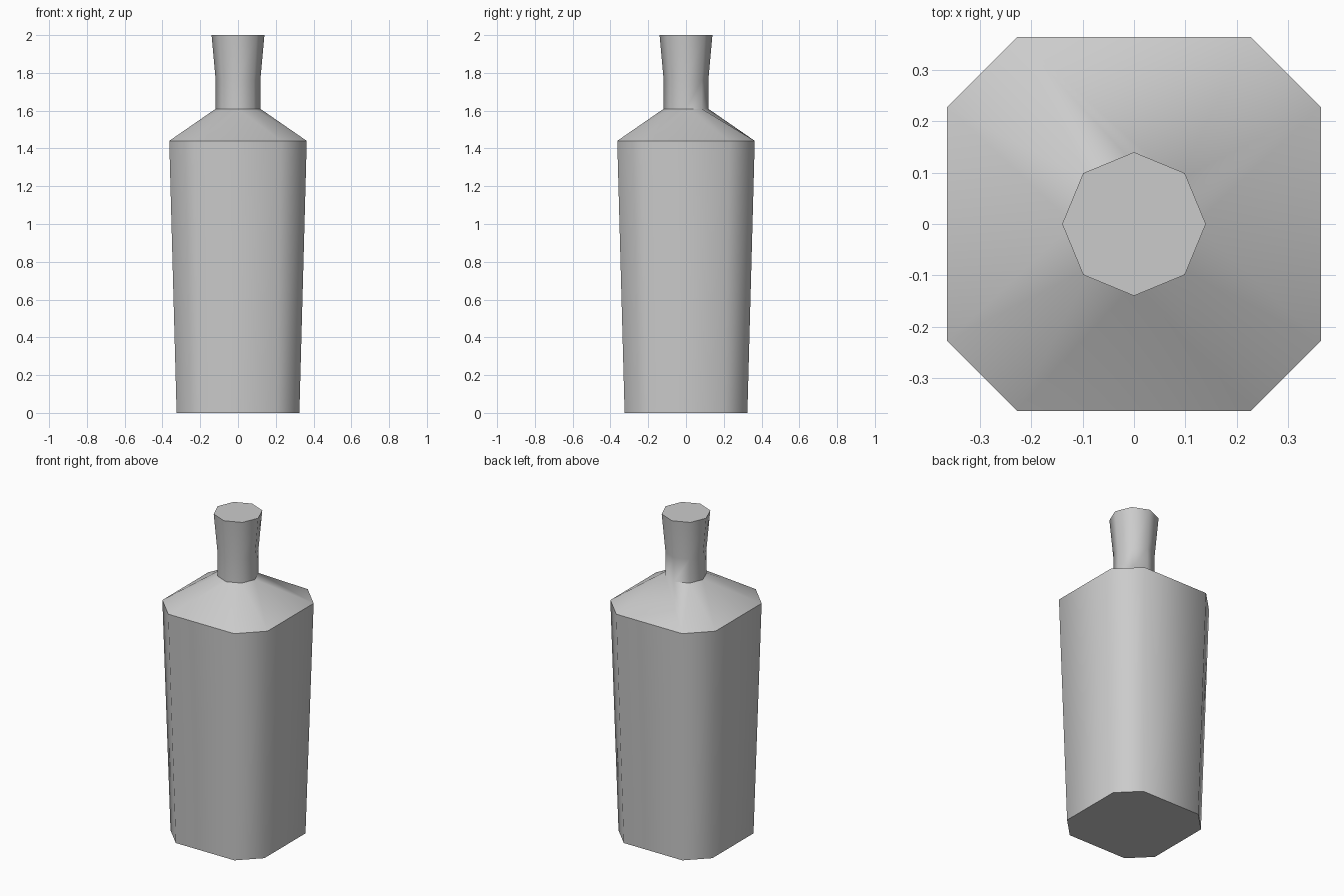
import bpy
import bmesh
import math

cube = bpy.data.objects.get("Cube")
if cube:
    bpy.data.objects.remove(cube, do_unlink=True)

SIDES = 8


def square_ring(half, flat, z):
    """Square with cut corners, counter-clockwise from the +x side."""
    pts = []
    for sx, sy in ((1, 1), (-1, 1), (-1, -1), (1, -1)):
        corner = [(sx * half, sy * flat, z), (sx * flat, sy * half, z)]
        pts += corner if sx == sy else corner[::-1]
    return pts


def round_ring(radius, z):
    """Regular octagon with a point on the +x axis."""
    step = math.tau / SIDES
    return [(radius * math.cos(i * step), radius * math.sin(i * step), z)
            for i in range(SIDES)]


grey = bpy.data.materials.new("light grey")
grey.use_nodes = True
colour = (0.6, 0.6, 0.6, 1)
grey.diffuse_color = colour
grey.node_tree.nodes["Principled BSDF"].inputs["Base Color"].default_value = colour

# Rings from the base up: tapered body, shoulder, straight neck, flared lip
rings = [
    square_ring(0.325, 0.203, 0),
    square_ring(0.364, 0.228, 1.44),
    round_ring(0.118, 1.61),
    round_ring(0.118, 1.76),
    round_ring(0.14, 2.0),
]
SHOULDER, SEAM = 1, 1

bm = bmesh.new()
loops = [[bm.verts.new(p) for p in ring] for ring in rings]
for level, (low, up) in enumerate(zip(loops, loops[1:])):
    for i in range(SIDES):
        j = (i + 1) % SIDES
        a, b, c, d = low[i], low[j], up[j], up[i]
        if level != SHOULDER:
            bm.faces.new((a, b, c, d))
        elif i == SEAM:
            # The shoulder's seam folds the other way
            bm.faces.new((a, b, d))
            bm.faces.new((b, c, d))
        else:
            bm.faces.new((a, b, c))
            bm.faces.new((a, c, d))

# Closed base and top
bm.faces.new(loops[0][::-1])
bm.faces.new(loops[-1])
mesh = bpy.data.meshes.new("bottle")
bm.to_mesh(mesh)
bm.free()
mesh.materials.append(grey)

bottle = bpy.data.objects.new("bottle", mesh)
bpy.context.collection.objects.link(bottle)
bpy.ops.object.select_all(action='DESELECT')
bottle.select_set(True)
bpy.context.view_layer.objects.active = bottle
bpy.ops.object.shade_smooth_by_angle(angle=math.radians(50))
